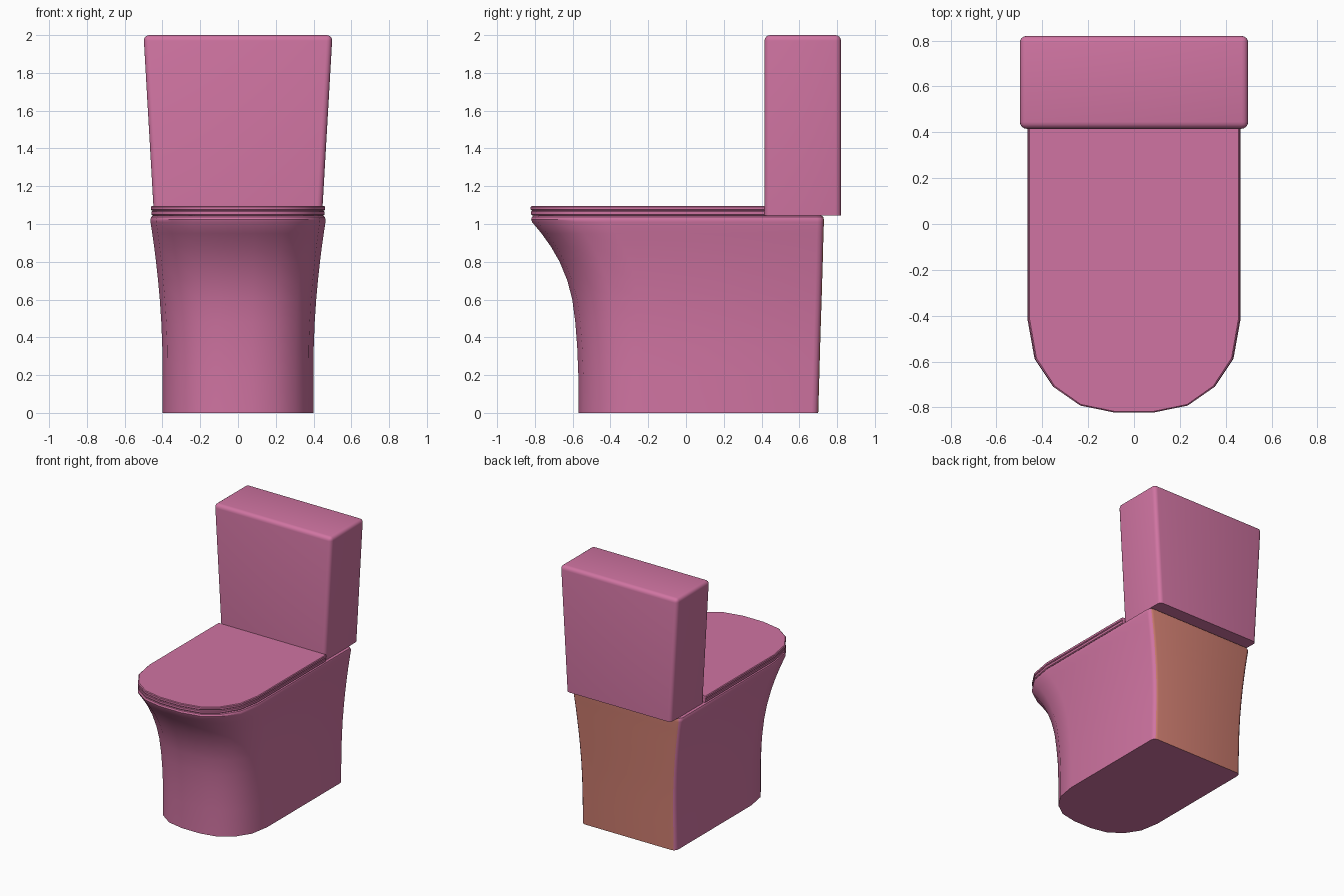
import bpy, bmesh, math

if "Cube" in bpy.data.objects:
    bpy.data.objects.remove(bpy.data.objects["Cube"])


def material(name, rgb):
    m = bpy.data.materials.new(name)
    m.diffuse_color = (*rgb, 1)
    m.use_nodes = True
    m.node_tree.nodes["Principled BSDF"].inputs["Base Color"].default_value = m.diffuse_color
    return m


PINK = material("pink ceramic", (0.63, 0.175, 0.36))
ORANGE = material("terracotta back", (0.63, 0.21, 0.165))

# Normalised half of the faceted front curve: (width, depth)
CURVE = [(1, 0), (0.935, 0.42), (0.76, 0.725), (0.51, 0.925), (0.19, 1)]


def outline(w, front, depth, back, r):
    """U-shaped section: rounded back corners, straight sides, curved front."""
    half = []
    for i in range(4):
        a = math.pi / 2 * (1 - i / 3)
        half.append((w - r + r * math.cos(a), back - r + r * math.sin(a)))
    half += [(w * x, front + depth * (1 - t)) for x, t in CURVE]
    return half + [(-x, y) for x, y in reversed(half)]


def finish(name, bm, mats):
    bmesh.ops.recalc_face_normals(bm, faces=bm.faces[:])
    me = bpy.data.meshes.new(name)
    bm.to_mesh(me)
    bm.free()
    for m in mats:
        me.materials.append(m)
    ob = bpy.data.objects.new(name, me)
    bpy.context.collection.objects.link(ob)
    bpy.ops.object.select_all(action='DESELECT')
    ob.select_set(True)
    bpy.context.view_layer.objects.active = ob
    bpy.ops.object.shade_smooth_by_angle(angle=math.radians(35))
    return ob


def loft(name, levels, mats, back_rule=False):
    """Skin a stack of sections given as (z, w, front, depth, back, r)."""
    bm = bmesh.new()
    rings = [[bm.verts.new((x, y, z)) for x, y in outline(*sec)]
             for z, *sec in levels]
    n = len(rings[0])
    for a, b in zip(rings, rings[1:]):
        for i in range(n):
            j = (i + 1) % n
            bm.faces.new((a[i], a[j], b[j], b[i]))
    bm.faces.new(rings[0])
    bm.faces.new(rings[-1])
    bmesh.ops.recalc_face_normals(bm, faces=bm.faces[:])
    if back_rule:  # rear wall gets the second colour
        for f in bm.faces:
            f.normal_update()
            if f.normal.y > 0.8:
                f.material_index = 1
    return finish(name, bm, mats)


# Bowl pedestal: flares forward and sideways towards the rim
profile = [
    (0.00, 0.400, -0.570, 0.35, 0.700), (0.20, 0.400, -0.570, 0.35, 0.706),
    (0.35, 0.401, -0.576, 0.35, 0.710), (0.48, 0.406, -0.586, 0.35, 0.714),
    (0.60, 0.414, -0.602, 0.355, 0.718), (0.70, 0.423, -0.628, 0.36, 0.721),
    (0.80, 0.434, -0.669, 0.37, 0.724), (0.88, 0.444, -0.715, 0.38, 0.726),
    (0.95, 0.454, -0.765, 0.39, 0.728), (1.01, 0.463, -0.815, 0.40, 0.730),
    (1.025, 0.464, -0.820, 0.40, 0.730), (1.038, 0.459, -0.815, 0.40, 0.726),
    (1.045, 0.448, -0.804, 0.395, 0.716),
]
loft("bowl_pedestal", [(*p, 0.035) for p in profile], [PINK, ORANGE], True)


# Seat and lid: thin slabs with small chamfers
def slab(name, z0, z1, w, front):
    c = 0.005
    loft(name, [(z, w - d, front + d, 0.40, 0.416, 0.003)
                for z, d in ((z0, c), (z0 + c, 0), (z1 - c, 0), (z1, c))], [PINK])


slab("seat", 1.045, 1.071, 0.458, -0.82)
slab("lid", 1.071, 1.096, 0.460, -0.822)

# Cistern: box tapering downwards, rounded except for its underside
bm = bmesh.new()
bmesh.ops.create_cube(bm, size=1)
for v in bm.verts:
    top = v.co.z > 0
    v.co = (v.co.x * 2 * (0.50 if top else 0.445),
            0.618 + v.co.y * 0.405, 2.0 if top else 1.045)
edges = [e for e in bm.edges if max(v.co.z for v in e.verts) > 1.5]
bmesh.ops.bevel(bm, geom=edges, offset=0.03, segments=4, profile=0.5,
                affect='EDGES', clamp_overlap=True)
finish("cistern", bm, [PINK])
